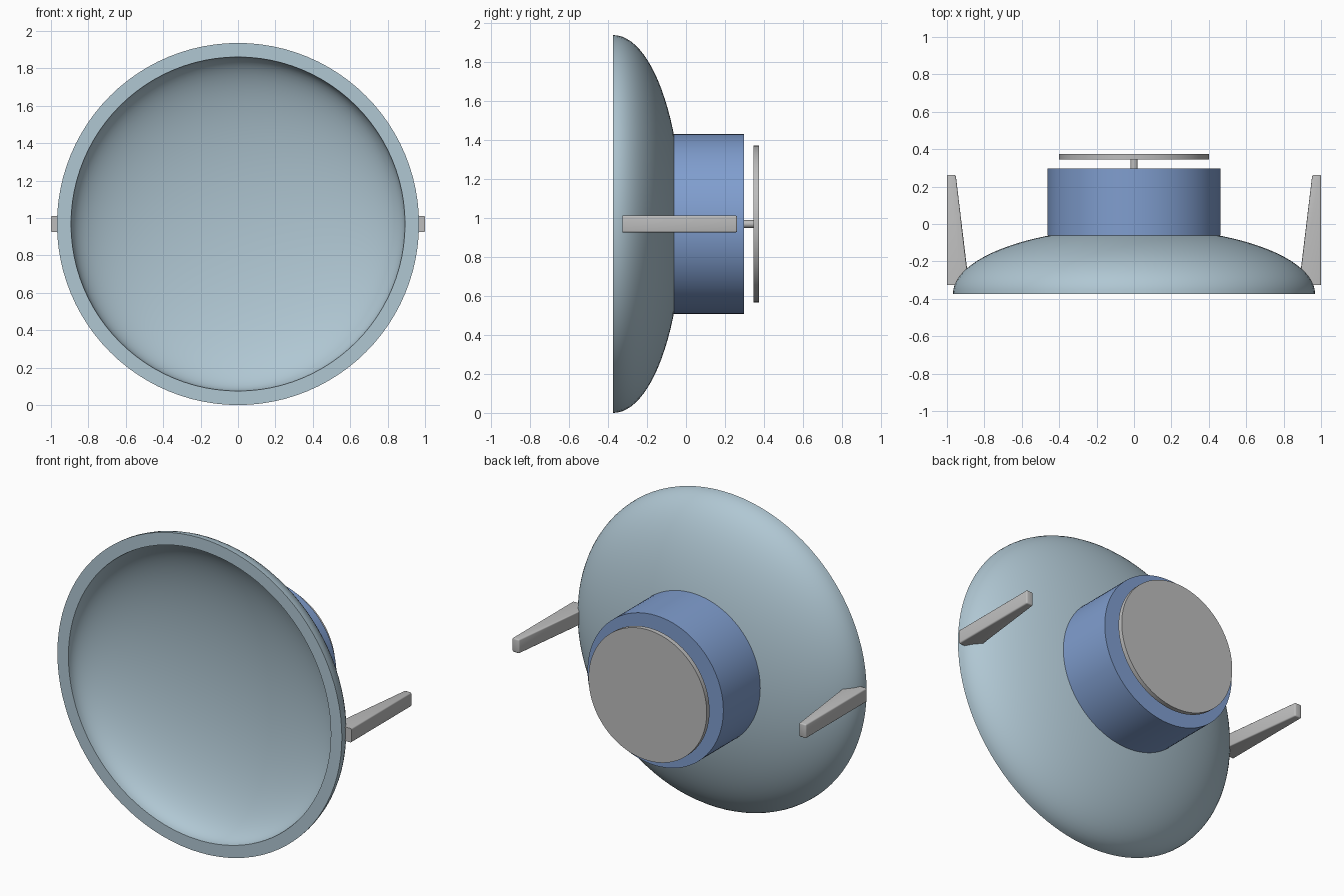
import bpy
import bmesh
import math

cube = bpy.data.objects.get("Cube")
if cube:
    bpy.data.objects.remove(cube, do_unlink=True)

CZ = 0.968  # height of the dish axis


def material(name, rgb):
    m = bpy.data.materials.new(name)
    m.use_nodes = True
    m.diffuse_color = (*rgb, 1)
    bsdf = next(n for n in m.node_tree.nodes if n.type == 'BSDF_PRINCIPLED')
    bsdf.inputs["Base Color"].default_value = (*rgb, 1)
    return m


pale_blue = material("pale_blue", (0.434, 0.571, 0.651))
mid_blue = material("mid_blue", (0.216, 0.342, 0.624))
grey = material("grey", (0.51, 0.51, 0.51))


def finish(name, bm, mat):
    bmesh.ops.recalc_face_normals(bm, faces=bm.faces)
    mesh = bpy.data.meshes.new(name)
    bm.to_mesh(mesh)
    bm.free()
    mesh.materials.append(mat)
    ob = bpy.data.objects.new(name, mesh)
    bpy.context.collection.objects.link(ob)
    bpy.ops.object.select_all(action='DESELECT')
    ob.select_set(True)
    bpy.context.view_layer.objects.active = ob
    bpy.ops.object.shade_smooth_by_angle(angle=math.radians(35))
    return ob


def lathe(name, profile, mat, steps=96):
    """Spin (radius, y) points around the horizontal axis of the dish."""
    bm = bmesh.new()
    verts = [bm.verts.new((r, y, CZ)) for r, y in profile]
    edges = [bm.edges.new(pair) for pair in zip(verts, verts[1:])]
    bmesh.ops.spin(bm, geom=verts + edges, cent=(0, 0, CZ), axis=(0, 1, 0),
                   angle=math.tau, steps=steps)
    bmesh.ops.remove_doubles(bm, verts=bm.verts, dist=1e-5)
    return finish(name, bm, mat)


def disc(name, radius, y0, y1, mat, steps=96):
    return lathe(name, [(0, y0), (radius, y0), (radius, y1), (0, y1)], mat, steps)


# Thick bowl: elliptical outside and inside joined by a flat front rim
FRONT = -0.373


def bowl_arc(radius, depth, n=24):
    return [(radius * math.sin(a), FRONT + depth * math.cos(a))
            for a in (i * math.pi / 2 / n for i in range(n + 1))]


lathe("dish", bowl_arc(0.968, 0.353) + bowl_arc(0.893, 0.28)[::-1], pale_blue)

# Drum behind the bowl, with a short shaft and round back plate
disc("drum", 0.462, -0.062, 0.297, mid_blue)
disc("shaft", 0.02, 0.28, 0.35, grey, 32)
disc("back_plate", 0.402, 0.345, 0.373, grey)

# Tapered side arms, mirrored
ARM = [(1.0, -0.326), (1.0, 0.262), (0.953, 0.262), (0.893, -0.235), (0.92, -0.326)]
for side, label in ((1, "left"), (-1, "right")):
    bm = bmesh.new()
    base = bm.faces.new([bm.verts.new((side * x, y, CZ - 0.043)) for x, y in ARM])
    top = bmesh.ops.extrude_face_region(bm, geom=[base])["geom"]
    bmesh.ops.translate(bm, vec=(0, 0, 0.086),
                        verts=[v for v in top if isinstance(v, bmesh.types.BMVert)])
    bmesh.ops.recalc_face_normals(bm, faces=bm.faces)
    # Soften the long edges and the back end
    soft = [e for e in bm.edges if max(v.co.y for v in e.verts) > 0.2]
    bmesh.ops.bevel(bm, geom=soft, offset=0.008, segments=3, profile=0.5,
                    affect='EDGES')
    finish(label + "_arm", bm, grey)
